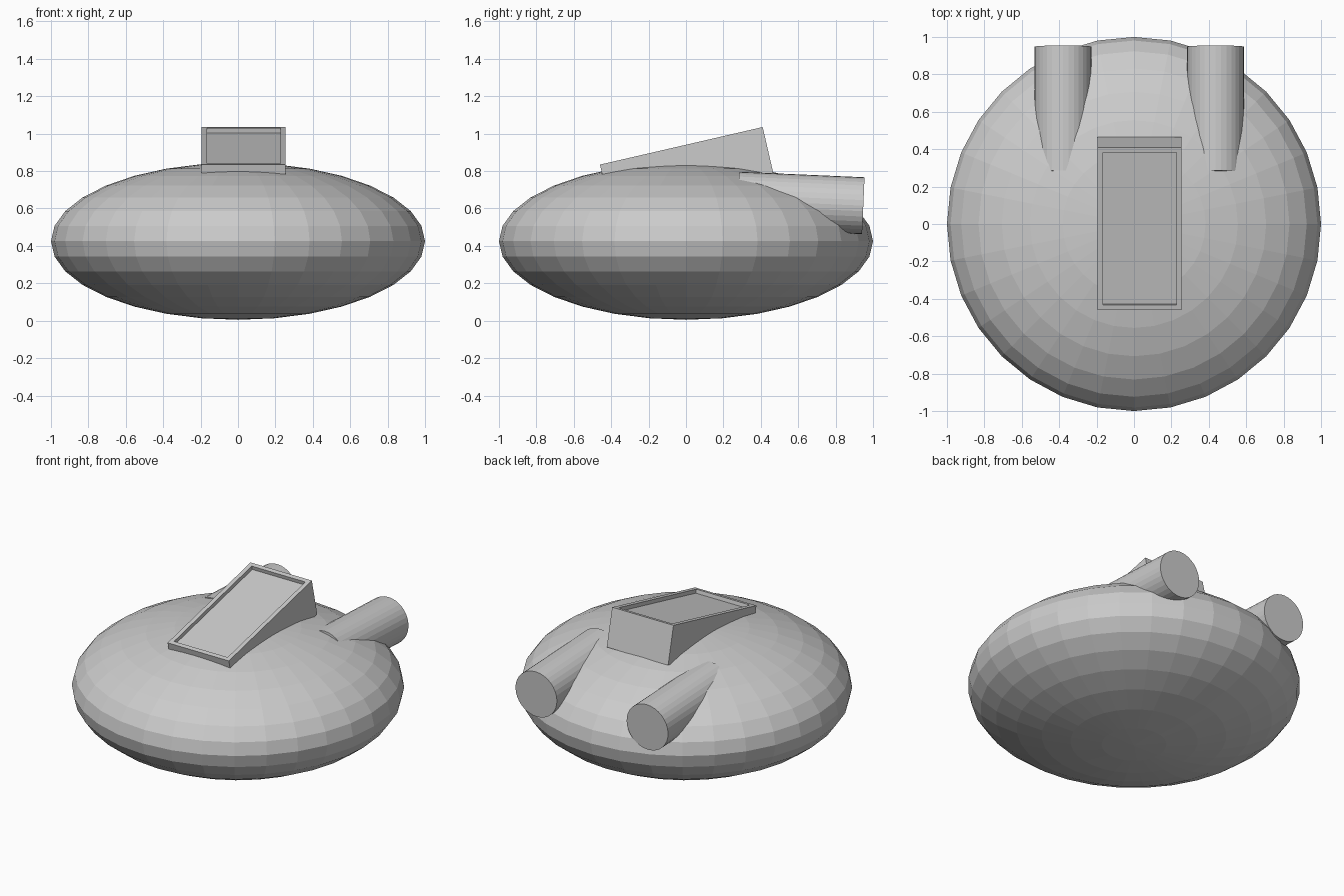
import bpy, bmesh, math
from mathutils import Matrix, Vector

if "Cube" in bpy.data.objects:
    bpy.data.objects.remove(bpy.data.objects["Cube"])


def make_object(name, bm):
    mesh = bpy.data.meshes.new(name)
    bmesh.ops.recalc_face_normals(bm, faces=bm.faces)
    bm.to_mesh(mesh)
    bm.free()
    obj = bpy.data.objects.new(name, mesh)
    bpy.context.collection.objects.link(obj)
    return obj


MID_X = 0.028  # the fittings sit slightly off the body's centre line

# Flattened low-poly body
bm = bmesh.new()
bmesh.ops.create_uvsphere(bm, u_segments=32, v_segments=16, radius=1)
bmesh.ops.scale(bm, vec=(1, 1, 0.42), verts=bm.verts)
bmesh.ops.translate(bm, vec=(0, 0, 0.425), verts=bm.verts)
make_object("body", bm)

# Tilted box with a recessed panel in its top face
WIDTH, LENGTH, DEPTH = 0.45, 0.893, 0.25
bm = bmesh.new()
bmesh.ops.create_cube(bm, size=1)
bmesh.ops.scale(bm, vec=(WIDTH, LENGTH, DEPTH), verts=bm.verts)
bmesh.ops.translate(bm, vec=(0, 0, -DEPTH / 2), verts=bm.verts)
top = max(bm.faces, key=lambda f: f.calc_center_median().z)
bmesh.ops.inset_region(bm, faces=[top], thickness=0.04)
ret = bmesh.ops.extrude_discrete_faces(bm, faces=[top])
bmesh.ops.translate(bm, vec=(0, 0, -0.025), verts=ret["faces"][0].verts)
box = make_object("recessed_box", bm)
box.location = (MID_X + 0.002, -0.025, 0.935)
box.rotation_euler.x = math.radians(13)

# Pair of rear tubes, sloping slightly down to the back
TUBE_LENGTH, TILT = 0.67, math.radians(2.5)
axis = Vector((0, math.cos(TILT), -math.sin(TILT)))
for side, name in ((-1, "left_tube"), (1, "right_tube")):
    bm = bmesh.new()
    bmesh.ops.create_cone(bm, cap_ends=True, segments=32, radius1=0.152,
                          radius2=0.152, depth=TUBE_LENGTH)
    tube = make_object(name, bm)
    end = Vector((MID_X + side * 0.408, 0.948, 0.615))
    tube.location = end - axis * TUBE_LENGTH / 2
    tube.rotation_euler.x = -math.pi / 2 - TILT
